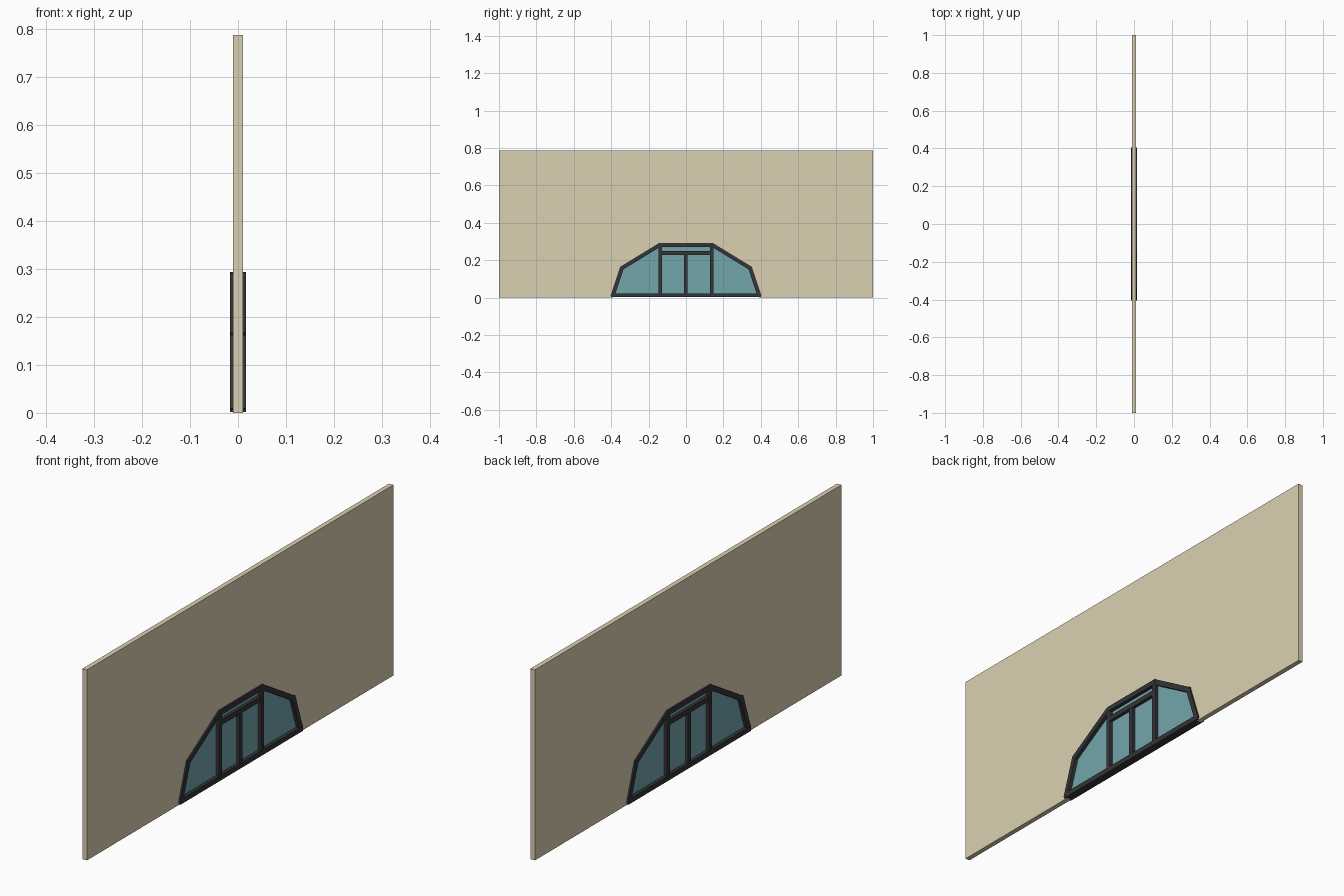
import bpy, bmesh, math
from mathutils import Matrix, Vector

if "Cube" in bpy.data.objects:
    bpy.data.objects.remove(bpy.data.objects["Cube"])


def material(name, rgb):
    m = bpy.data.materials.new(name)
    m.diffuse_color = (*rgb, 1)
    m.use_nodes = True
    m.node_tree.nodes["Principled BSDF"].inputs["Base Color"].default_value = m.diffuse_color
    return m


STONE = material("wall_beige", (0.70, 0.63, 0.44))
DARK = material("frame_dark", (0.035, 0.035, 0.04))
GLASS = material("glass_teal", (0.17, 0.38, 0.41))


def finish(name, bm, mat):
    bmesh.ops.recalc_face_normals(bm, faces=bm.faces)
    me = bpy.data.meshes.new(name)
    bm.to_mesh(me)
    bm.free()
    me.materials.append(mat)
    ob = bpy.data.objects.new(name, me)
    bpy.context.collection.objects.link(ob)
    return ob


def slab(name, outline, half, mat):
    """Extrude a (y, z) outline across x."""
    bm = bmesh.new()
    face = bm.faces.new([bm.verts.new((-half, y, z)) for y, z in outline])
    ext = bmesh.ops.extrude_face_region(bm, geom=[face])
    verts = [v for v in ext["geom"] if isinstance(v, bmesh.types.BMVert)]
    bmesh.ops.translate(bm, verts=verts, vec=(2 * half, 0, 0))
    bmesh.ops.triangulate(bm, faces=[f for f in bm.faces if len(f.verts) > 4])
    return finish(name, bm, mat)


def bar(name, a, b, width=0.021, half=0.0162, over=0.0):
    """Square-ended frame member between two (y, z) points."""
    a, b = Vector((0, *a)), Vector((0, *b))
    d = b - a
    bm = bmesh.new()
    bmesh.ops.create_cube(bm, size=1)
    m = (Matrix.Translation((a + b) / 2)
         @ Matrix.Rotation(math.atan2(d.z, d.y), 4, 'X')
         @ Matrix.Diagonal((2 * half, d.length + 2 * over, width, 1)))
    bmesh.ops.transform(bm, matrix=m, verts=bm.verts)
    return finish(name, bm, DARK)


# Wall with an opening at the bottom edge
half_hole = [(0.391, 0), (0.337, 0.155), (0.137, 0.28)]
hole = half_hole + [(-y, z) for y, z in reversed(half_hole)]
slab("wall", [(-1, 0), (-1, 0.787), (1, 0.787), (1, 0)] + hole, 0.01, STONE)

# Glass panes
slab("centre_glass", [(-0.137, 0.01), (0.137, 0.01), (0.137, 0.28), (-0.137, 0.28)], 0.002, GLASS)
for s, side in ((-1, "left"), (1, "right")):
    pane = [(0.137, 0.01), (0.388, 0.01), (0.341, 0.157), (0.137, 0.28)]
    slab(side + "_glass", [(s * y, z) for y, z in pane], 0.002, GLASS)

    # Slanted outer members and posts
    bar(side + "_lower_jamb", (s * 0.392, 0.011), (s * 0.343, 0.158), over=0.006)
    bar(side + "_sloped_rail", (s * 0.345, 0.157), (s * 0.14, 0.282), over=0.004)
    bar(side + "_post", (s * 0.137, 0.012), (s * 0.137, 0.282), 0.02, 0.0155)

# Horizontal rails and centre mullion
bar("sill", (-0.4, 0.0125), (0.4, 0.0125), half=0.0165)
bar("head_rail", (-0.144, 0.282), (0.144, 0.282), half=0.0165)
bar("transom", (-0.137, 0.238), (0.137, 0.238), half=0.015)
bar("centre_mullion", (-0.002, 0.012), (-0.002, 0.238), 0.019, 0.0145)
